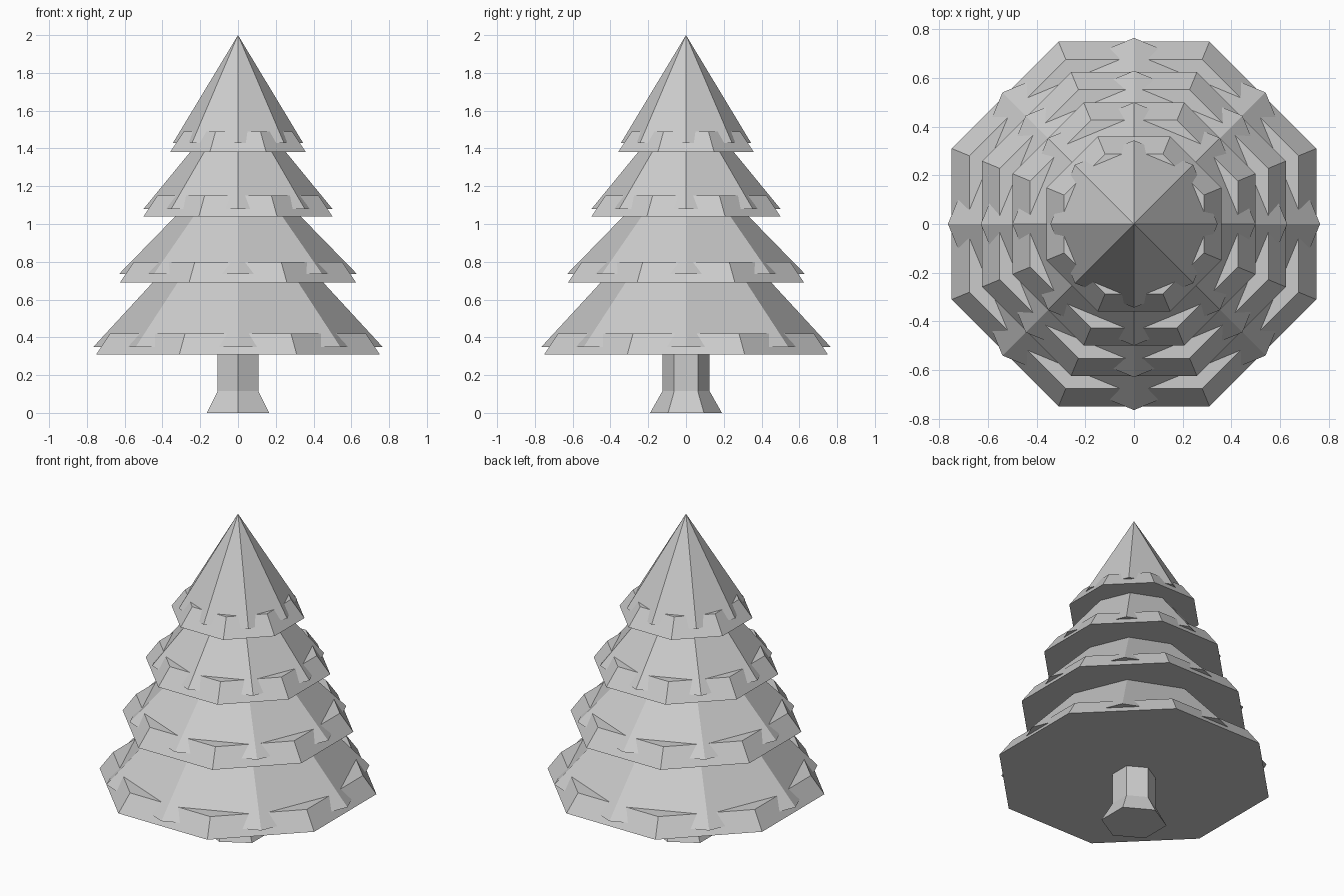
import bpy, bmesh, math

if "Cube" in bpy.data.objects:
    bpy.data.objects.remove(bpy.data.objects["Cube"])

grey = bpy.data.materials.new("plain grey")
grey.diffuse_color = (0.6, 0.6, 0.6, 1)
grey.use_nodes = True
grey.node_tree.nodes["Principled BSDF"].inputs["Base Color"].default_value = grey.diffuse_color


def lathe(name, sides, turn, profile):
    """Flat-sided solid from (radius, z) rings; a zero radius closes to a point."""
    bm = bmesh.new()
    rings = []
    for r, z in profile:
        if r == 0:
            rings.append([bm.verts.new((0, 0, z))])
        else:
            rings.append([bm.verts.new((r * math.cos(turn + k * math.tau / sides),
                                        r * math.sin(turn + k * math.tau / sides), z))
                          for k in range(sides)])
    for a, b in zip(rings, rings[1:]):
        for k in range(sides):
            n = (k + 1) % sides
            bm.faces.new((a[k], a[n], b[0]) if len(b) == 1 else (a[k], a[n], b[n], b[k]))
    for ring in (rings[0], rings[-1]):
        if len(ring) > 1:
            bm.faces.new(ring)
    bmesh.ops.recalc_face_normals(bm, faces=bm.faces)
    mesh = bpy.data.meshes.new(name)
    bm.to_mesh(mesh)
    bm.free()
    mesh.materials.append(grey)
    obj = bpy.data.objects.new(name, mesh)
    bpy.context.collection.objects.link(obj)


# Trunk: six sides with a flared foot, running up into the lowest tier
lathe("trunk", 6, math.pi / 2, [(0.19, 0), (0.125, 0.115), (0.125, 0.4)])

# Tiers: cone radius, cone base z, cone tip z, skirt half-width, skirt base z
tiers = [(0.765, 0.35, 1.18, 0.75, 0.31),
         (0.63, 0.735, 1.38, 0.625, 0.69),
         (0.50, 1.08, 1.69, 0.50, 1.04),
         (0.344, 1.43, 2.0, 0.36, 1.38)]
to_corner = 1 / math.cos(math.pi / 8)
for i, (r, base, tip, half, low) in enumerate(tiers, 1):
    # Branch cone has corners on the axes and pokes through the skirt
    lathe(f"branch_cone_{i}", 8, 0, [(r, base), (0, tip)])
    # Skirt is turned by half a side, with a flat top
    lathe(f"branch_skirt_{i}", 8, math.pi / 8,
          [(half * to_corner, low), ((half - 0.073) * to_corner, low + 0.11)])
